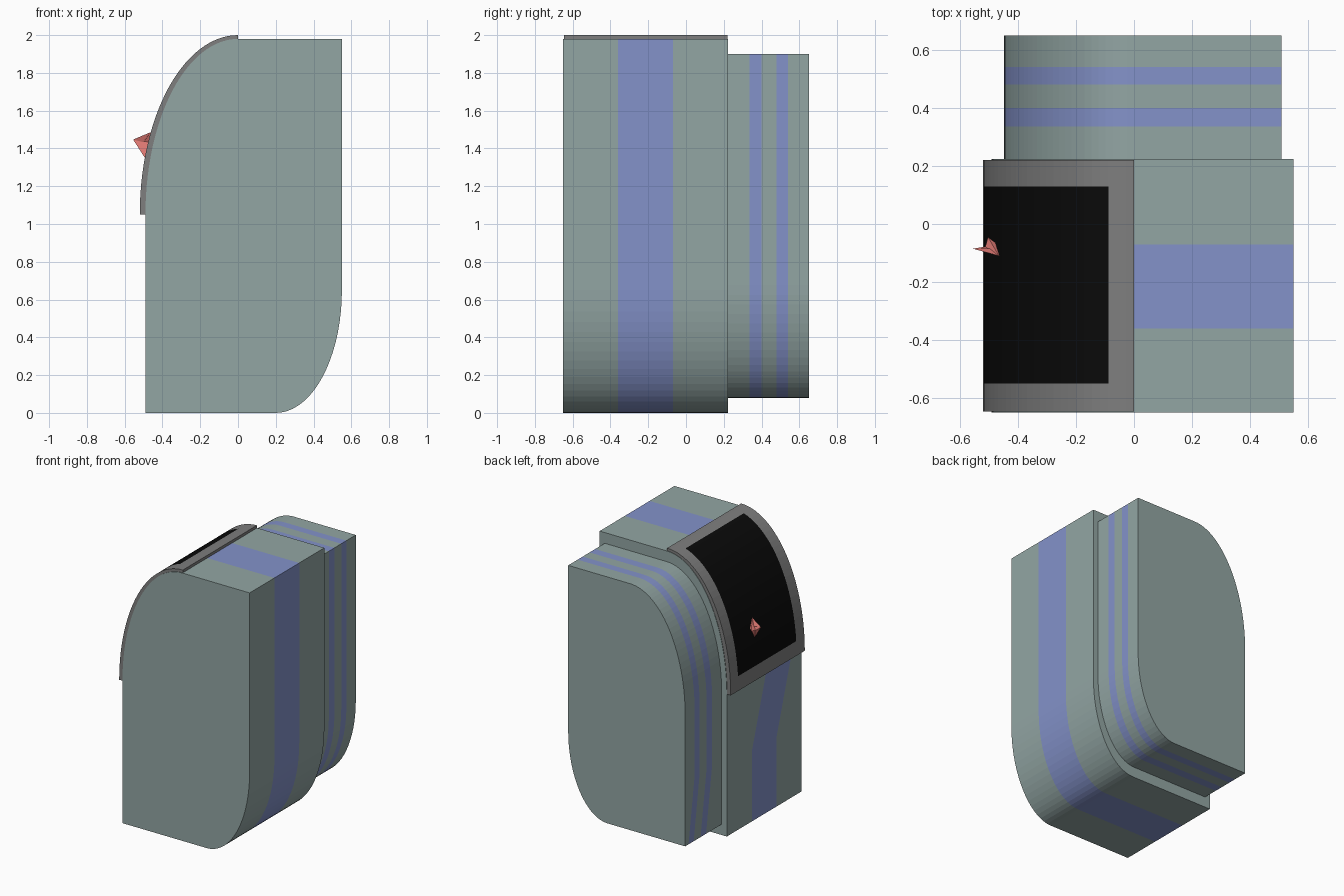
import bpy, bmesh, math

if "Cube" in bpy.data.objects:
    bpy.data.objects.remove(bpy.data.objects["Cube"])


def material(name, rgb):
    m = bpy.data.materials.new(name)
    m.diffuse_color = (*rgb, 1)
    m.use_nodes = True
    m.node_tree.nodes["Principled BSDF"].inputs["Base Color"].default_value = m.diffuse_color
    return m


SAGE = material("sage", (0.29, 0.38, 0.37))
BLUE = material("blue", (0.23, 0.29, 0.59))
GREY = material("frame_grey", (0.21, 0.21, 0.21))
BLACK = material("screen_black", (0.003, 0.003, 0.003))
CORAL = material("coral", (0.78, 0.2, 0.18))


def finish(name, bm, mats):
    bmesh.ops.recalc_face_normals(bm, faces=bm.faces)
    mesh = bpy.data.meshes.new(name)
    bm.to_mesh(mesh)
    bm.free()
    for m in mats:
        mesh.materials.append(m)
    obj = bpy.data.objects.new(name, mesh)
    bpy.context.collection.objects.link(obj)
    return obj


def banded_prism(name, profile, stations, mats, is_second):
    """Extrude (x, z, stripe shift) profile along y; interior stations bound colour bands."""
    bm = bmesh.new()
    rings = []
    for j, y in enumerate(stations):
        inner = 0 < j < len(stations) - 1
        rings.append([bm.verts.new((x, y + (s if inner else 0), z)) for x, z, s in profile])
    n = len(profile)
    for j in range(len(rings) - 1):
        a, b = rings[j], rings[j + 1]
        for i in range(n):
            k = (i + 1) % n
            f = bm.faces.new((a[i], a[k], b[k], b[i]))
            f.material_index = int(is_second(i, j))
    bm.faces.new(rings[0])
    bm.faces.new(rings[-1])
    return finish(name, bm, mats)


def arc(cx, cz, a, b, start, end, n):
    ts = [math.radians(start + (end - start) * i / n) for i in range(n + 1)]
    return [(cx + a * math.cos(t), cz + b * math.sin(t)) for t in ts]


def body_profile(upper_shift, foot_shift):
    """Slab with the lower right and upper left corners rounded."""
    pts = [(-0.49, 0, 0)]
    pts += [(x, z, 0) for x, z in arc(0.2, 0.65, 0.35, 0.65, -90, 0, 18)]
    pts.append((0.55, 1.98, 0))
    n = 28
    pts += [(x, z, upper_shift * i / n)
            for i, (x, z) in enumerate(arc(0, 1.05, 0.49, 0.93, 90, 180, n))]
    pts += [(-0.49, 0.52, 0), (-0.49, 0.003, foot_shift)]
    return pts


# Front body with one wide stripe
banded_prism("front_body", body_profile(-0.17, 0), [-0.65, -0.36, -0.07, 0.223],
             [SAGE, BLUE], lambda i, j: j == 1)

# Rear body: the same outline, slightly smaller, with two thin stripes
K = 0.92
rear = [(0.03 + (x - 0.03) * K, 0.99 + (z - 0.99) * K, s) for x, z, s in body_profile(0, 0.07)]
banded_prism("rear_body", rear, [0.22, 0.335, 0.4, 0.48, 0.54, 0.65],
             [SAGE, BLUE], lambda i, j: j in (1, 3))

# Curved screen with its frame
N = 28
outer = arc(0, 1.05, 0.52, 0.95, 180, 90, N)
inner = arc(0, 1.05, 0.49, 0.93, 90, 180, N)
banded_prism("screen_panel", [(x, z, 0) for x, z in outer + inner],
             [-0.645, -0.55, 0.13, 0.22], [GREY, BLACK],
             lambda i, j: j == 1 and 2 <= i < 25)

# Small pointed marker poking out of the screen
bm = bmesh.new()
rim = [bm.verts.new(p) for p in ((-0.555, -0.085, 1.447), (-0.465, -0.11, 1.485),
                                 (-0.503, -0.045, 1.42), (-0.493, -0.1, 1.35))]
notch = bm.verts.new((-0.512, -0.078, 1.415))
root = bm.verts.new((-0.45, -0.085, 1.43))
for i in range(4):
    for v in (notch, root):
        bm.faces.new((rim[i], rim[(i + 1) % 4], v))
finish("marker", bm, [CORAL])
